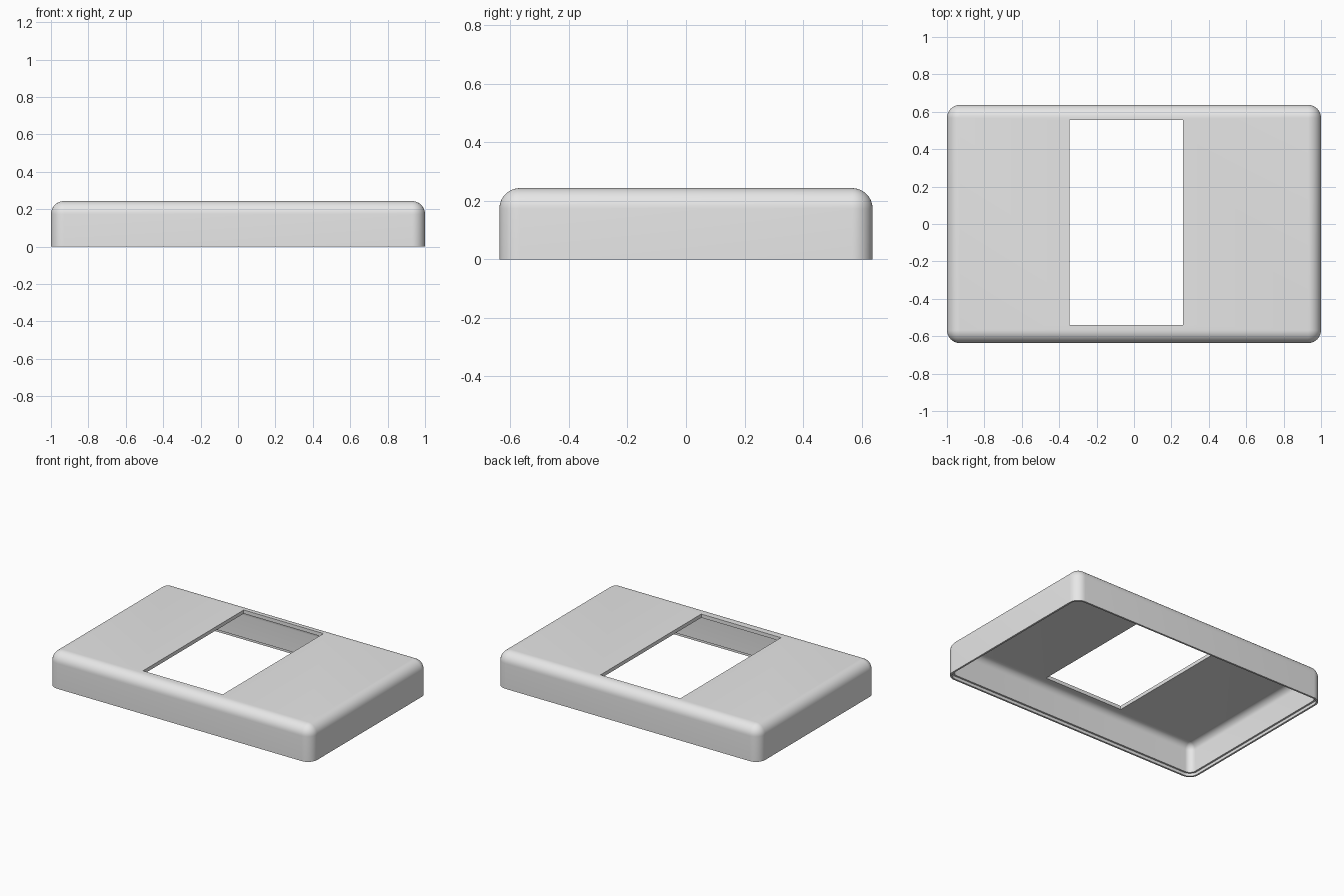
import bpy
import bmesh
import math

cube = bpy.data.objects.get("Cube")
if cube:
    bpy.data.objects.remove(cube, do_unlink=True)

HALF_X, HALF_Y, HEIGHT = 1.0, 0.637, 0.243
RADIUS = 0.07        # outer edge and corner rounding
WALL = 0.025         # shell thickness
STEP = 0.0125        # rebate in the bottom rim
SEG = 10             # segments per rounded quarter
HOLE = (-0.345, 0.262, -0.54, 0.555)   # opening: x min, x max, y min, y max

SIGNS = ((1, 1), (-1, 1), (-1, -1), (1, -1))
bm = bmesh.new()


def rounded_ring(inset, z):
    """Rounded rectangle whose corner radius shrinks with the inset."""
    r = max(RADIUS - inset, 0)
    ring = []
    for i, (sx, sy) in enumerate(SIGNS):
        for k in range(SEG + 1):
            a = math.pi / 2 * (i + k / SEG)
            ring.append(bm.verts.new((sx * (HALF_X - RADIUS) + r * math.cos(a),
                                      sy * (HALF_Y - RADIUS) + r * math.sin(a), z)))
    return ring


def hole_ring(z):
    """Sharp rectangle with the same point count, merged later."""
    x0, x1, y0, y1 = HOLE
    return [bm.verts.new((x1 if sx > 0 else x0, y1 if sy > 0 else y0, z))
            for sx, sy in SIGNS for k in range(SEG + 1)]


def dome(inset):
    """Section of the rounded shoulder, from wall up to flat top."""
    r = RADIUS - inset
    angles = [math.pi / 2 * k / SEG for k in range(SEG + 1)]
    return [(RADIUS - r * math.cos(a), HEIGHT - RADIUS + r * math.sin(a)) for a in angles]


# Outside skin, opening, inside skin, then the stepped rim
rings = [rounded_ring(0, 0)]
rings += [rounded_ring(i, z) for i, z in dome(0)]
rings += [hole_ring(HEIGHT), hole_ring(HEIGHT - WALL)]
rings += [rounded_ring(i, z) for i, z in reversed(dome(WALL))]
rings += [rounded_ring(WALL, 0.02), rounded_ring(STEP, 0.02), rounded_ring(STEP, 0)]

for a, b in zip(rings, rings[1:] + rings[:1]):
    for k in range(len(a)):
        n = (k + 1) % len(a)
        bm.faces.new((a[k], a[n], b[n], b[k]))

bmesh.ops.remove_doubles(bm, verts=bm.verts[:], dist=0.0001)
bmesh.ops.recalc_face_normals(bm, faces=bm.faces[:])

mesh = bpy.data.meshes.new("cover_shell")
bm.to_mesh(mesh)
bm.free()
cover = bpy.data.objects.new("cover_shell", mesh)
bpy.context.collection.objects.link(cover)

# Plain grey finish
grey = bpy.data.materials.new("light_grey")
grey.use_nodes = True
color = (0.8, 0.8, 0.8, 1)
grey.diffuse_color = color
grey.node_tree.nodes["Principled BSDF"].inputs["Base Color"].default_value = color
mesh.materials.append(grey)

bpy.ops.object.select_all(action='DESELECT')
cover.select_set(True)
bpy.context.view_layer.objects.active = cover
bpy.ops.object.shade_smooth_by_angle(angle=math.radians(30))
